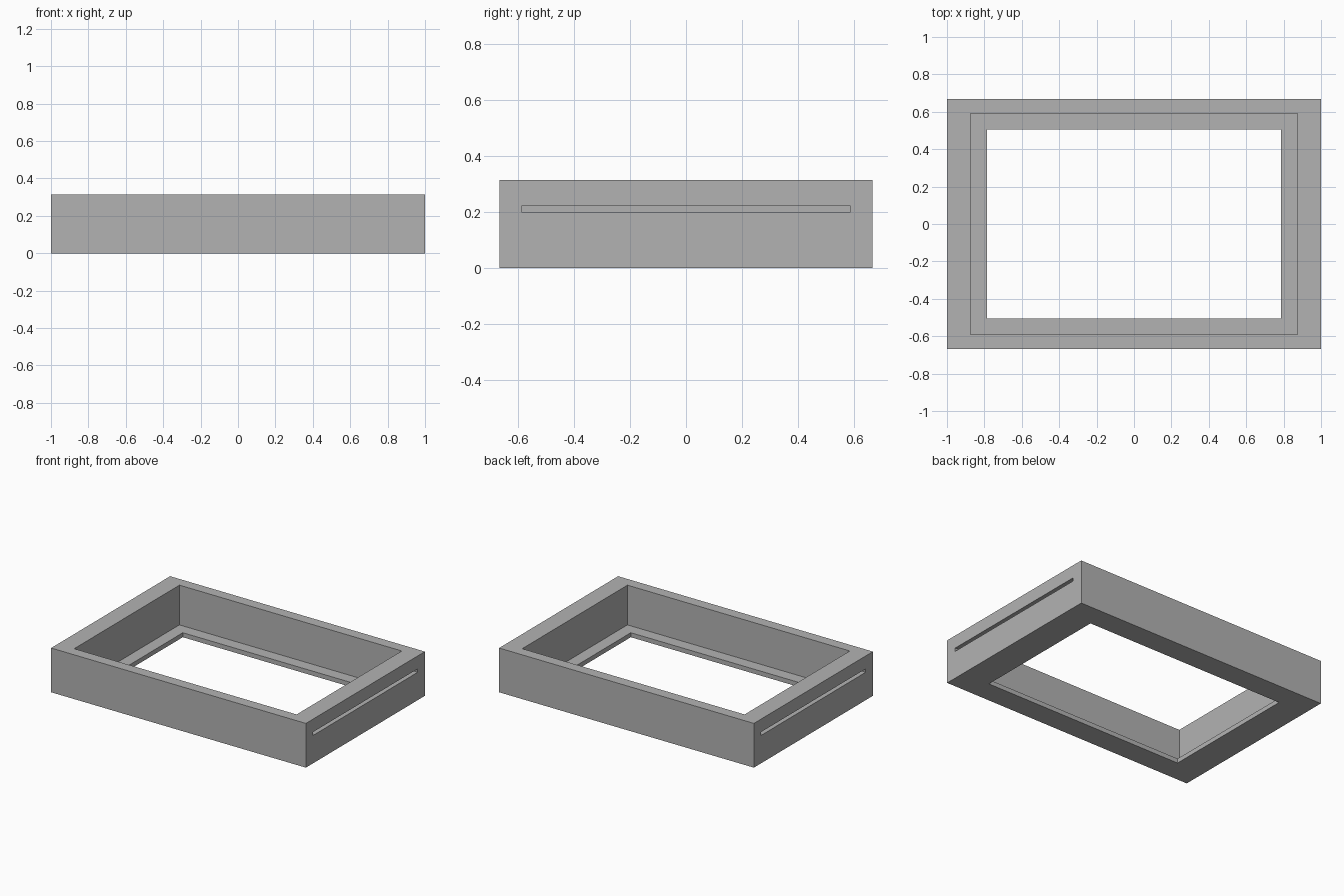
import bpy
import bmesh

cube = bpy.data.objects.get("Cube")
if cube:
    bpy.data.objects.remove(cube, do_unlink=True)

# Overall sizes (half extents in plan, heights in z)
OUTER = (1.0, 0.667)
CAVITY = (0.873, 0.59)
OPENING = (0.787, 0.505)
HEIGHT, LIP = 0.314, 0.032
SLOT_Y, SLOT_LOW, SLOT_HIGH, SLOT_DEPTH = 0.587, 0.198, 0.222, 0.06

grey = bpy.data.materials.new("plain grey")
grey.use_nodes = True
colour = (0.45, 0.45, 0.45, 1)
grey.diffuse_color = colour
grey.node_tree.nodes["Principled BSDF"].inputs["Base Color"].default_value = colour


def ring(bm, half, z):
    x, y = half
    return [bm.verts.new((sx * x, sy * y, z))
            for sx, sy in ((-1, -1), (1, -1), (1, 1), (-1, 1))]


def bridge(bm, a, b):
    for i in range(4):
        j = (i + 1) % 4
        bm.faces.new((a[i], a[j], b[j], b[i]))


def add_object(name, bm):
    bmesh.ops.recalc_face_normals(bm, faces=bm.faces)
    mesh = bpy.data.meshes.new(name)
    bm.to_mesh(mesh)
    bm.free()
    mesh.materials.append(grey)
    obj = bpy.data.objects.new(name, mesh)
    bpy.context.collection.objects.link(obj)
    return obj


# Tray frame: a closed loop of rectangular rings with a lip round the opening
bm = bmesh.new()
sections = [(OUTER, 0), (OUTER, HEIGHT), (CAVITY, HEIGHT),
            (CAVITY, LIP), (OPENING, LIP), (OPENING, 0)]
rings = [ring(bm, half, z) for half, z in sections]
for a, b in zip(rings, rings[1:] + rings[:1]):
    bridge(bm, a, b)
frame = add_object("tray_frame", bm)

# Blind slots cut into both end walls
for side, sign in (("left", 1), ("right", -1)):
    bm = bmesh.new()
    bmesh.ops.create_cube(bm, size=1)
    for v in bm.verts:
        v.co.x = sign * (OUTER[0] + (0.1 if v.co.x > 0 else -SLOT_DEPTH))
        v.co.y = SLOT_Y if v.co.y > 0 else -SLOT_Y
        v.co.z = SLOT_HIGH if v.co.z > 0 else SLOT_LOW
    cutter = add_object(side + "_slot_cutter", bm)
    cutter.hide_render = True
    cutter.hide_set(True)
    cut = frame.modifiers.new(side + "_slot", 'BOOLEAN')
    cut.operation = 'DIFFERENCE'
    cut.solver = 'EXACT'
    cut.object = cutter
